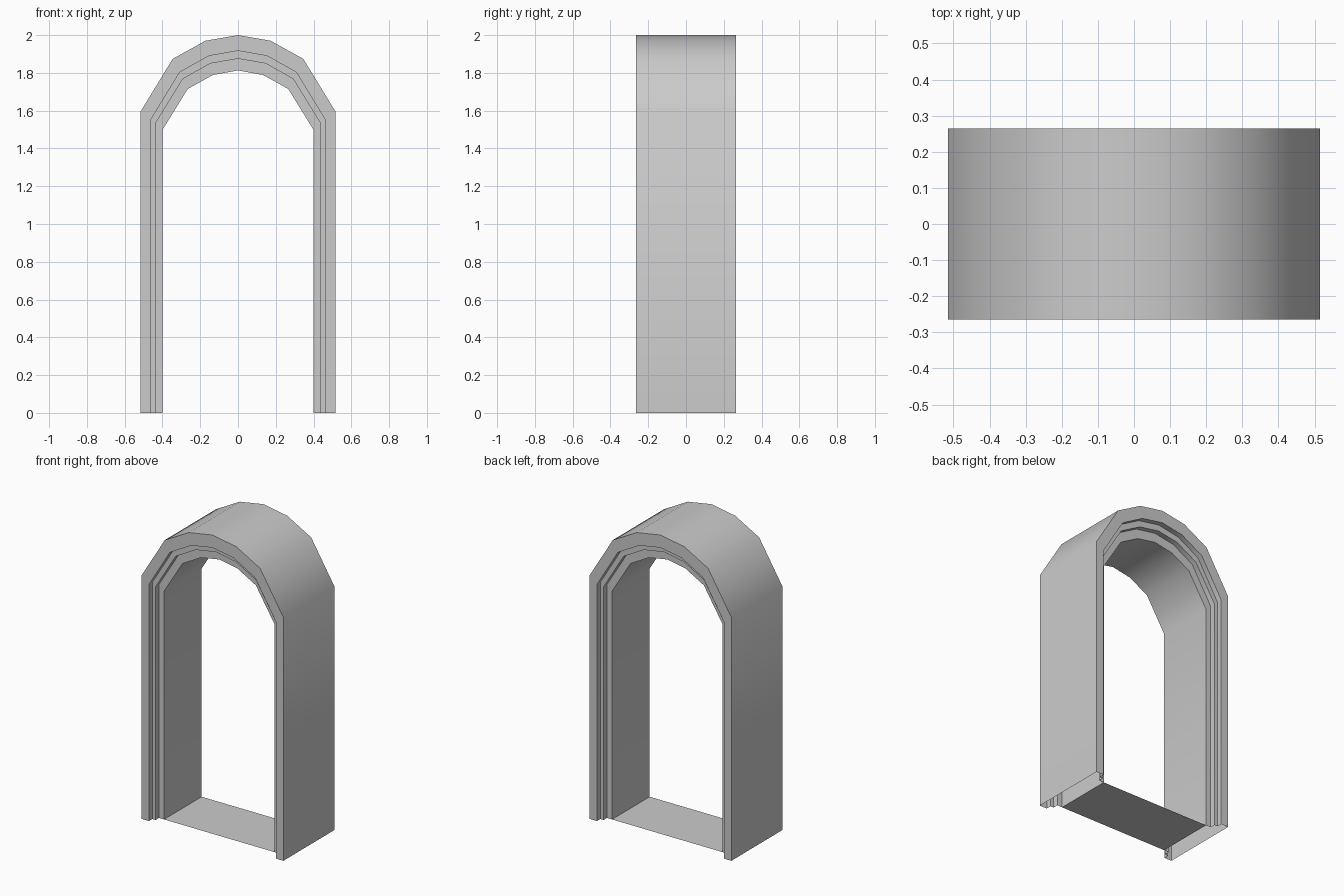
import bpy, math

if "Cube" in bpy.data.objects:
    bpy.data.objects.remove(bpy.data.objects["Cube"])

# Half outlines (x, z) from the foot to the crown, outermost ring to innermost
OUTLINES = [
    [(0.515, 0), (0.515, 1.597), (0.346, 1.874), (0.173, 1.970), (0, 2.0)],
    [(0.461, 0), (0.461, 1.553), (0.309, 1.803), (0.154, 1.890), (0, 1.917)],
    [(0.437, 0), (0.437, 1.532), (0.292, 1.768), (0.146, 1.850), (0, 1.875)],
    [(0.400, 0), (0.400, 1.498), (0.266, 1.715), (0.133, 1.789), (0, 1.813)],
]
DEPTHS = [0.265, 0.230, 0.195]   # half depth of each successive step


def make_object(name, verts, faces):
    mesh = bpy.data.meshes.new(name)
    mesh.from_pydata(verts, [], faces)
    mesh.update()
    obj = bpy.data.objects.new(name, mesh)
    bpy.context.collection.objects.link(obj)
    return obj


def full_outline(half):
    return [(-x, z) for x, z in half] + [(x, z) for x, z in half[-2::-1]]


# Stepped cross-section: (outline index, y), front and its mirrored back
front = []
for i, d in enumerate(DEPTHS):
    front += [(i, -d), (i + 1, -d)]
section = front + [(i, -y) for i, y in reversed(front)]

# Arch shell: sweep the section along the outline, feet left open
verts = []
for i, y in section:
    verts += [(x, y, z) for x, z in full_outline(OUTLINES[i])]
n = len(full_outline(OUTLINES[0]))
m = len(section)
faces = []
for r in range(m):
    a, b = r * n, ((r + 1) % m) * n
    faces += [(a + k, a + k + 1, b + k + 1, b + k) for k in range(n - 1)]
arch = make_object("stepped_arch", verts, faces)

bpy.context.view_layer.objects.active = arch
arch.select_set(True)
bpy.ops.object.shade_smooth_by_angle(angle=math.radians(40))

# Threshold between the jambs
w, d = OUTLINES[-1][0][0], DEPTHS[-1]
make_object("threshold", [(-w, -d, 0), (w, -d, 0), (w, d, 0), (-w, d, 0)], [(0, 1, 2, 3)])
